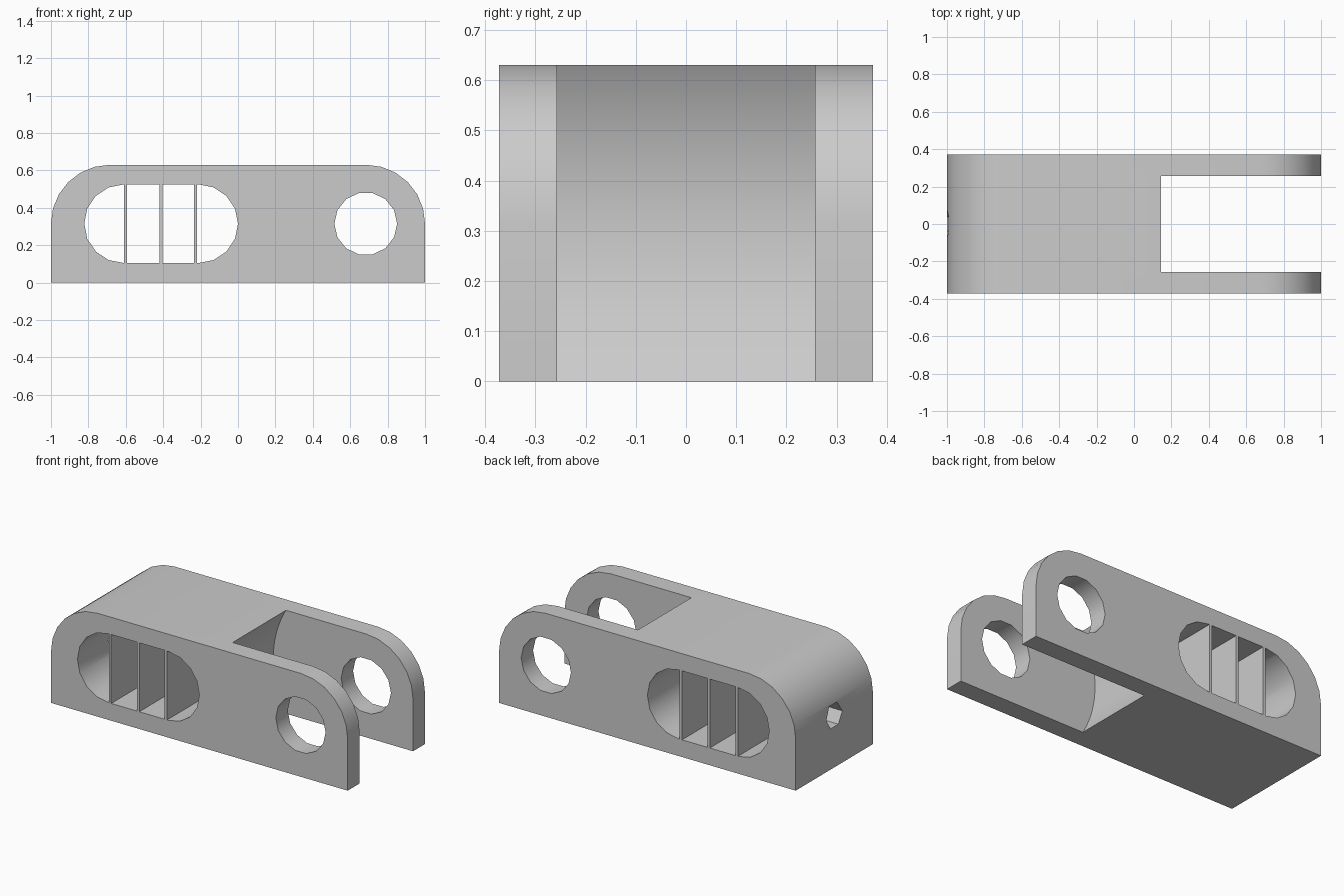
import bpy
import bmesh
from math import pi, sin, cos, radians

if "Cube" in bpy.data.objects:
    bpy.data.objects.remove(bpy.data.objects["Cube"])

grey = bpy.data.materials.new("light grey")
grey.use_nodes = True
colour = (0.6, 0.6, 0.6, 1)
grey.diffuse_color = colour
grey.node_tree.nodes["Principled BSDF"].inputs["Base Color"].default_value = colour

HEIGHT = 0.63
MID = HEIGHT / 2
HALF_DEPTH = 0.372
PIN_X = 0.683


def arc(x, z, radius, start, end, steps):
    """Points on an arc in the side profile, angles in degrees."""
    angles = [radians(start + (end - start) * i / steps) for i in range(steps + 1)]
    return [(x + radius * cos(a), z + radius * sin(a)) for a in angles]


def prism(name, points, half_depth):
    """Extrude an x-z profile evenly to both sides of y = 0."""
    bm = bmesh.new()
    face = bm.faces.new([bm.verts.new((x, -half_depth, z)) for x, z in points])
    side = bmesh.ops.extrude_face_region(bm, geom=[face])["geom"]
    moved = [v for v in side if isinstance(v, bmesh.types.BMVert)]
    bmesh.ops.translate(bm, verts=moved, vec=(0, 2 * half_depth, 0))
    bmesh.ops.recalc_face_normals(bm, faces=bm.faces)
    mesh = bpy.data.meshes.new(name)
    bm.to_mesh(mesh)
    bm.free()
    obj = bpy.data.objects.new(name, mesh)
    bpy.context.collection.objects.link(obj)
    mesh.materials.append(grey)
    return obj


# Body: flat base, rounded upper corners
body = prism("link_body",
             [(-1, 0), (1, 0)]
             + arc(1 - MID, MID, MID, 0, 90, 6)
             + arc(MID - 1, MID, MID, 90, 180, 6), HALF_DEPTH)

cutters = []

# Fork gap with a concave inner wall
cutters.append(prism("fork_gap",
                     arc(PIN_X, MID, 0.625, 144, 216, 20)
                     + [(1.2, -0.06), (1.2, HEIGHT + 0.06)], 0.257))

# Pin hole through both fork arms
cutters.append(prism("pin_hole", arc(PIN_X, MID, 0.168, 0, 360, 14)[:-1], 0.5))

# Long side slot, split into chambers by thin dividers
R, BAR = 0.21, 0.008
bars = (-0.602, -0.413, -0.226)
low, high = MID - R, MID + R
cutters.append(prism("left_chamber",
                     [(bars[0] - BAR, low), (bars[0] - BAR, high)]
                     + arc(-0.612, MID, R, 90, 270, 8), 0.5))
for a, b in zip(bars, bars[1:]):
    cutters.append(prism("middle_chamber",
                         [(a + BAR, low), (b - BAR, low),
                          (b - BAR, high), (a + BAR, high)], 0.5))
cutters.append(prism("right_chamber",
                     [(bars[2] + BAR, high), (bars[2] + BAR, low)]
                     + arc(-0.21, MID, R, -90, 90, 8), 0.5))

# Small hexagonal hole in the closed end
bpy.ops.mesh.primitive_cylinder_add(vertices=6, radius=0.077, depth=0.4,
                                    location=(-0.92, 0, MID),
                                    rotation=(pi / 2, 0, pi / 2))
drill = bpy.context.object
drill.name = "end_hole"
drill.data.materials.append(grey)
# Turn the hexagon so that its top and bottom are flat
top = max((drill.matrix_basis @ v.co).z for v in drill.data.vertices)
if top > MID + 0.07:
    for v in drill.data.vertices:
        x, y = v.co.x, v.co.y
        v.co.x, v.co.y = y, -x
cutters.append(drill)

# Cut everything out of the body
bpy.ops.object.select_all(action="DESELECT")
bpy.context.view_layer.objects.active = body
body.select_set(True)
for cutter in cutters:
    cutter.hide_render = True
    mod = body.modifiers.new(cutter.name, "BOOLEAN")
    mod.operation = "DIFFERENCE"
    mod.solver = "EXACT"
    mod.object = cutter
    bpy.ops.object.modifier_apply(modifier=mod.name)
for cutter in cutters:
    bpy.data.objects.remove(cutter)

bpy.ops.object.shade_smooth_by_angle(angle=radians(30))
